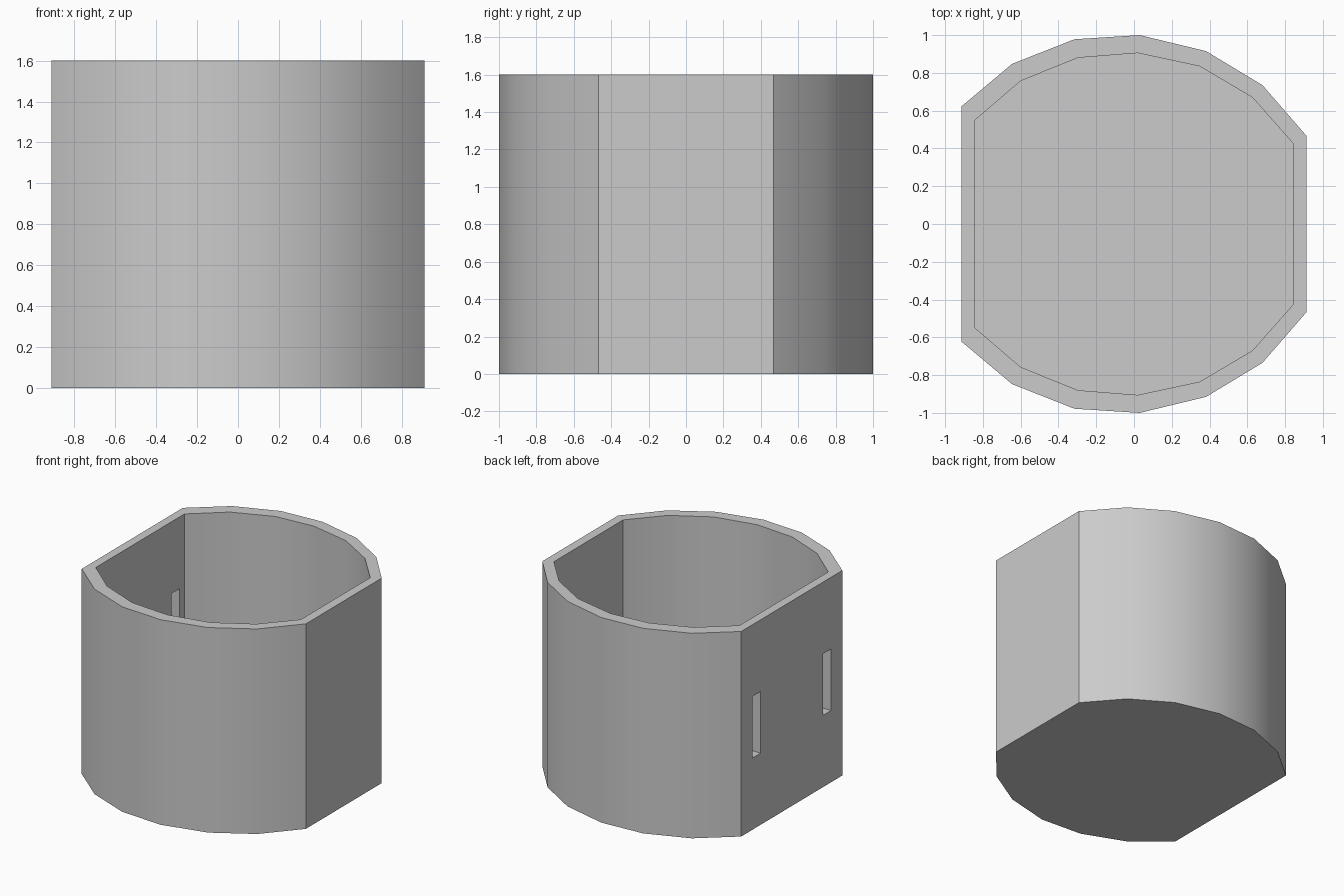
import bpy
import bmesh
from math import radians

if "Cube" in bpy.data.objects:
    bpy.data.objects.remove(bpy.data.objects["Cube"])

HEIGHT, FLOOR = 1.6, 0.08

# Half outlines, mirrored front to back
OUTER = [(-0.913, 0.623), (-0.645, 0.848), (-0.315, 0.978), (0.03, 1.0),
         (0.382, 0.915), (0.68, 0.735), (0.913, 0.467)]
INNER = [(-0.845, 0.547), (-0.6, 0.757), (-0.297, 0.88), (0.02, 0.905),
         (0.347, 0.835), (0.627, 0.67), (0.842, 0.427)]

grey = bpy.data.materials.new("plain grey")
grey.use_nodes = True
colour = (0.6, 0.6, 0.6, 1)
grey.diffuse_color = colour
grey.node_tree.nodes["Principled BSDF"].inputs["Base Color"].default_value = colour


def ring(bm, half, z):
    outline = half + [(x, -y) for x, y in reversed(half)]
    return [bm.verts.new((x, y, z)) for x, y in outline]


def bridge(bm, a, b):
    for i in range(len(a)):
        j = (i + 1) % len(a)
        bm.faces.new((a[i], a[j], b[j], b[i]))


# Open cup: outer wall, rim, inner wall and floor
bm = bmesh.new()
rings = [ring(bm, OUTER, 0), ring(bm, OUTER, HEIGHT),
         ring(bm, INNER, HEIGHT), ring(bm, INNER, FLOOR)]
for lower, upper in zip(rings, rings[1:]):
    bridge(bm, lower, upper)
bm.faces.new(rings[0])
bm.faces.new(rings[-1])
bmesh.ops.recalc_face_normals(bm, faces=bm.faces)
mesh = bpy.data.meshes.new("cup_body")
bm.to_mesh(mesh)
bm.free()
mesh.materials.append(grey)
cup = bpy.data.objects.new("cup_body", mesh)
bpy.context.collection.objects.link(cup)
bpy.ops.object.select_all(action="DESELECT")

# Two strap slots through the wide flat wall
for side in (-1, 1):
    bpy.ops.mesh.primitive_cube_add(size=1, location=(-0.88, side * 0.435, 0.8))
    cutter = bpy.context.object
    cutter.name = "slot_cutter"
    cutter.scale = (0.3, 0.1, 0.48)
    cutter.hide_render = True
    cutter.data.materials.append(grey)
    cut = cup.modifiers.new("slot", "BOOLEAN")
    cut.operation = "DIFFERENCE"
    cut.solver = "EXACT"
    cut.object = cutter
    bpy.context.view_layer.objects.active = cup
    bpy.ops.object.modifier_apply(modifier=cut.name)
    bpy.data.objects.remove(cutter)

# Smooth curved walls with crisp corners
cup.select_set(True)
bpy.context.view_layer.objects.active = cup
bpy.ops.object.shade_smooth_by_angle(angle=radians(30))
